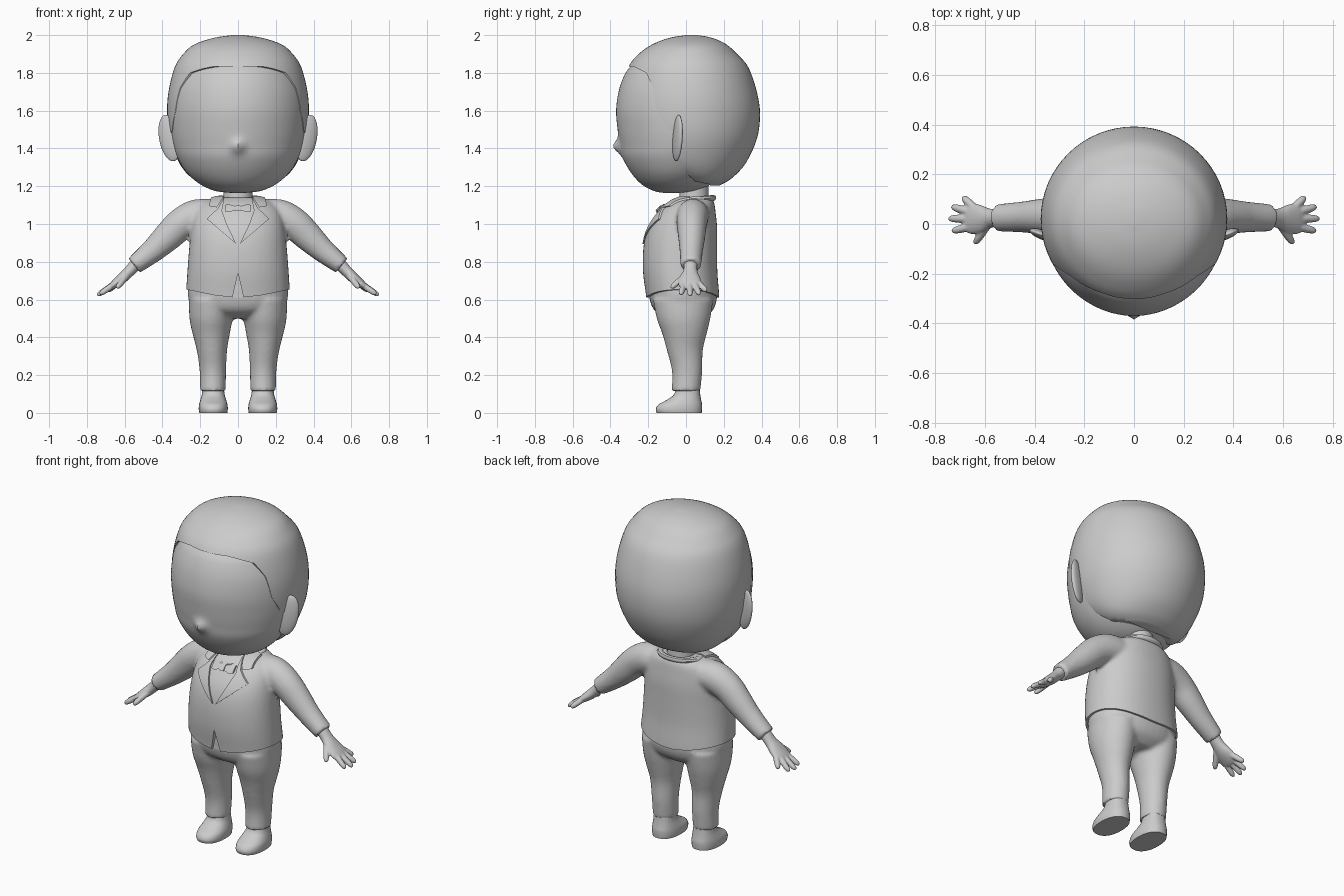
import bpy, bmesh, math
from mathutils import Vector, Matrix

if "Cube" in bpy.data.objects:
    bpy.data.objects.remove(bpy.data.objects["Cube"])

grey = bpy.data.materials.new("plain_grey")
grey.diffuse_color = (0.6, 0.6, 0.6, 1)
grey.use_nodes = True
grey.node_tree.nodes["Principled BSDF"].inputs["Base Color"].default_value = grey.diffuse_color


def spline(rows, sub):
    """Catmull-Rom interpolation of rows of numbers."""
    out = []
    for i in range(len(rows) - 1):
        a, b, c, d = (rows[min(max(k, 0), len(rows) - 1)] for k in (i - 1, i, i + 1, i + 2))
        for s in range(sub):
            t = s / sub
            out.append([0.5 * (2 * q + (r - p) * t + (2 * p - 5 * q + 4 * r - w) * t * t
                               + (3 * q - p - 3 * r + w) * t ** 3)
                        for p, q, r, w in zip(a, b, c, d)])
    return out + [list(rows[-1])]


def loft(bm, rows, n=32, sub=4, power=2.0, upright=False):
    """Capped tube through rows of (x, y, z, y radius, cross radius)."""
    rows = spline(rows, sub)
    pts = [Vector(r[:3]) for r in rows]
    rings = []
    for i, r in enumerate(rows):
        t = Vector((0, 0, 1))
        if not upright:
            t = (pts[min(i + 1, len(pts) - 1)] - pts[max(i - 1, 0)]).normalized()
        u = Vector((0, 1, 0))
        u = (u - t * u.dot(t)).normalized()
        v = t.cross(u)
        ring = []
        for k in range(n):
            a = 2 * math.pi * k / n
            c, s = math.cos(a), math.sin(a)
            c = math.copysign(abs(c) ** (2 / power), c)
            s = math.copysign(abs(s) ** (2 / power), s)
            ring.append(bm.verts.new(pts[i] + u * c * r[3] + v * s * r[4]))
        rings.append(ring)
    for a, b in zip(rings, rings[1:]):
        for k in range(n):
            bm.faces.new((a[k], a[(k + 1) % n], b[(k + 1) % n], b[k]))
    bm.faces.new(rings[0][::-1])
    bm.faces.new(rings[-1])


def stack(bm, rows, cx=0, **kw):
    """Horizontal rings from rows of (z, half width, front y, back y)."""
    loft(bm, [(cx, (f + b) / 2, z, (b - f) / 2, w) for z, w, f, b in rows], upright=True, **kw)


def prism(bm, outline, axis, lo, hi):
    """Extrude a 2D outline (first coordinate, z) along axis 'x' or 'y'."""
    place = (lambda p, d: (d, p[0], p[1])) if axis == 'x' else (lambda p, d: (p[0], d, p[1]))
    a = [bm.verts.new(place(p, lo)) for p in outline]
    b = [bm.verts.new(place(p, hi)) for p in outline]
    n = len(a)
    bm.faces.new(a)
    bm.faces.new(b[::-1])
    for i in range(n):
        bm.faces.new((a[i], b[i], b[(i + 1) % n], a[(i + 1) % n]))


def finish(name, bm, angle=45):
    bmesh.ops.recalc_face_normals(bm, faces=bm.faces)
    me = bpy.data.meshes.new(name)
    bm.to_mesh(me)
    bm.free()
    me.materials.append(grey)
    ob = bpy.data.objects.new(name, me)
    bpy.context.collection.objects.link(ob)
    smooth(ob, angle)
    return ob


def smooth(ob, angle=45):
    ob.data.shade_smooth()
    ob.data.set_sharp_from_angle(angle=math.radians(angle))


def modify(ob, kind, **settings):
    """Add a modifier and bake it into the mesh."""
    m = ob.modifiers.new(kind.lower(), kind)
    for k, v in settings.items():
        setattr(m, k, v)
    dg = bpy.context.evaluated_depsgraph_get()
    me = bpy.data.meshes.new_from_object(ob.evaluated_get(dg))
    ob.modifiers.clear()
    ob.data = me
    smooth(ob)


def skin(ob, voxel, rounds):
    """Fuse overlapping tubes into one soft skin."""
    modify(ob, 'REMESH', mode='VOXEL', voxel_size=voxel)
    modify(ob, 'SMOOTH', factor=0.5, iterations=rounds)


def combine(ob, bm, op):
    cutter = finish("cutter", bm)
    cutter.hide_render = True
    modify(ob, 'BOOLEAN', operation=op, object=cutter, solver='EXACT')
    bpy.data.objects.remove(cutter)


# Face, with a small pointed nose pulled out of it
bm = bmesh.new()
stack(bm, [(1.165, .04, -.12, -.02), (1.175, .12, -.17, .06), (1.21, .20, -.235, .13),
           (1.27, .27, -.29, .20), (1.35, .32, -.335, .27), (1.42, .345, -.35, .32),
           (1.5, .358, -.362, .34), (1.6, .362, -.37, .35), (1.7, .352, -.357, .34),
           (1.78, .325, -.33, .31), (1.83, .30, -.297, .28), (1.9, .25, -.22, .20)], n=96, sub=5, power=1.95)
for v in bm.verts:
    if v.co.y < 0:
        v.co.y -= .037 * math.exp(-(v.co.x / .032) ** 2 - ((v.co.z - 1.41) / .035) ** 2)
finish("face", bm)

# Hair cap, cut back to the hairline
bm = bmesh.new()
stack(bm, [(1.205, .16, 0, .18), (1.24, .24, -.10, .24), (1.32, .31, -.26, .315),
           (1.45, .36, -.33, .375), (1.58, .375, -.35, .392), (1.7, .368, -.34, .375),
           (1.83, .335, -.305, .33), (1.9, .29, -.25, .27), (1.95, .232, -.18, .215),
           (1.985, .13, -.09, .14), (2.0, .03, 0, .06)], n=64, sub=4)
hair = finish("hair", bm)
bm = bmesh.new()
prism(bm, [(-.6, 1.835), (-.28, 1.835), (-.21, 1.80), (-.175, 1.72), (-.155, 1.6), (-.10, 1.5),
           (-.05, 1.47), (-.03, 1.35), (0, 1.27), (.05, 1.225), (.12, 1.21), (.2, 1.15),
           (.2, 1.1), (-.6, 1.1)], 'x', -.6, .6)
combine(hair, bm, 'DIFFERENCE')

# Ears
for s in (1, -1):
    bm = bmesh.new()
    mat = (Matrix.Translation((s * .363, -.045, 1.455)) @ Matrix.Rotation(s * .35, 4, 'Z')
           @ Matrix.Rotation(s * .2, 4, 'Y') @ Matrix.Diagonal((.058, .02, .125, 1)))
    bmesh.ops.create_uvsphere(bm, u_segments=24, v_segments=16, radius=1, matrix=mat)
    finish("ear", bm)

# Neck
bm = bmesh.new()
stack(bm, [(1.06, .085, -.04, .13), (1.15, .078, -.035, .12), (1.25, .075, -.03, .12)], n=24)
finish("neck", bm)

# Jacket: torso and sleeves in one skin
bm = bmesh.new()
stack(bm, [(.54, .27, -.205, .175), (.62, .275, -.212, .176), (.75, .268, -.228, .166),
           (.88, .258, -.225, .165), (.98, .248, -.20, .165), (1.06, .23, -.15, .157),
           (1.11, .19, -.10, .15), (1.14, .12, -.045, .135)], n=48, power=2.2)
for s in (1, -1):
    loft(bm, [(s * .12, .04, 1.045, .085, .085), (s * .22, .035, 1.04, .085, .09),
              (s * .30, .03, 1.0, .08, .085), (s * .37, .03, .935, .072, .078),
              (s * .45, .028, .86, .062, .064), (s * .55, .025, .78, .055, .049)])
jacket = finish("jacket", bm)
skin(jacket, .012, 3)

# Lapels, upper collars and bow tie follow the chest as slightly raised plates
lapel = [(.07, 1.15), (.105, 1.085), (.165, 1.027), (.01, .895), (.06, 1.0), (.085, 1.07)]
upper = [(.07, 1.155), (.14, 1.15), (.155, 1.095), (.112, 1.088)]
wing = [(.008, 1.093), (.05, 1.105), (.07, 1.10), (.07, 1.067), (.05, 1.062), (.008, 1.075)]
knot = [(-.014, 1.098), (.014, 1.098), (.014, 1.07), (-.014, 1.07)]
parts = [("bow_knot", knot, .016, 1)]
for s in (1, -1):
    parts += [("lapel", lapel, .008, s), ("upper_collar", upper, .009, s), ("bow_wing", wing, .011, s)]
for name, outline, lift, s in parts:
    plate = bpy.data.objects.new(name, jacket.data.copy())
    bpy.context.collection.objects.link(plate)
    modify(plate, 'DISPLACE', strength=lift, mid_level=0)
    bm = bmesh.new()
    prism(bm, [(s * x, z) for x, z in outline], 'y', -.5, .02)
    combine(plate, bm, 'INTERSECT')

# Curved hem and the small front vent
half = [(.03, .612), (.12, .622), (.2, .638), (.33, .665), (.33, .4)]
bm = bmesh.new()
prism(bm, [(-x, z) for x, z in half[::-1]] + half, 'y', -.5, .5)
combine(jacket, bm, 'DIFFERENCE')
bm = bmesh.new()
prism(bm, [(-.034, .59), (.034, .59), (0, .74)], 'y', -.5, -.195)
combine(jacket, bm, 'DIFFERENCE')

# Collar band around the neck
bm = bmesh.new()
ring = []
for i in range(40):
    a = 2 * math.pi * i / 40
    loop = []
    for k in range(8):
        b = 2 * math.pi * k / 8
        r = 1 + .16 * math.cos(b)
        y = .095 * r * math.sin(a)
        loop.append(bm.verts.new((.118 * r * math.cos(a), .05 + y, 1.13 + .08 * y + .016 * math.sin(b))))
    ring.append(loop)
for i in range(40):
    for k in range(8):
        p, q = ring[i], ring[(i + 1) % 40]
        bm.faces.new((p[k], q[k], q[(k + 1) % 8], p[(k + 1) % 8]))
finish("collar", bm)

# Trousers: hips and legs in one skin
bm = bmesh.new()
stack(bm, [(.50, .12, -.10, .09), (.54, .225, -.165, .14), (.60, .262, -.192, .163),
           (.68, .262, -.195, .16), (.74, .25, -.18, .14)], n=40, power=2.2)
for s in (1, -1):
    loft(bm, [(s * .133, .0, .115, .076, .068), (s * .133, .006, .22, .08, .07),
              (s * .138, -.006, .33, .095, .08), (s * .142, -.008, .42, .118, .099),
              (s * .143, -.013, .50, .142, .114), (s * .14, -.015, .60, .16, .12)], upright=True)
    # keep the ankle opening straight
trousers = finish("trousers", bm)
skin(trousers, .012, 3)

for s in (1, -1):
    # Shoes
    bm = bmesh.new()
    stack(bm, [(0, .074, -.155, .083), (.02, .077, -.16, .085), (.045, .075, -.145, .085),
               (.07, .068, -.10, .08), (.10, .06, -.062, .075), (.15, .055, -.05, .07)],
          cx=s * .131, n=28, power=2.3)
    finish("shoe", bm)

    # Hands: palm, four fingers and thumb in one skin
    bm = bmesh.new()
    loft(bm, [(s * .53, .025, .80, .036, .034), (s * .575, .023, .75, .038, .030),
              (s * .615, .02, .712, .056, .028), (s * .655, .022, .68, .062, .022),
              (s * .675, .025, .665, .05, .016)], n=20)
    tips = [((.64, .062, .69), (.688, .108, .645)), ((.65, .045, .685), (.733, .070, .627)),
            ((.65, .02, .685), (.745, .022, .622)), ((.645, -.008, .687), (.732, -.028, .628)),
            ((.59, -.005, .725), (.64, -.078, .662))]
    for a, b in tips:
        a, b = Vector((s * a[0], a[1], a[2])), Vector((s * b[0], b[1], b[2]))
        loft(bm, [(*a.lerp(b, t), r, r) for t, r in ((0, .017), (.5, .0165), (.85, .014), (1, .007))], n=12)
    hand = finish("hand", bm)
    skin(hand, .005, 2)
